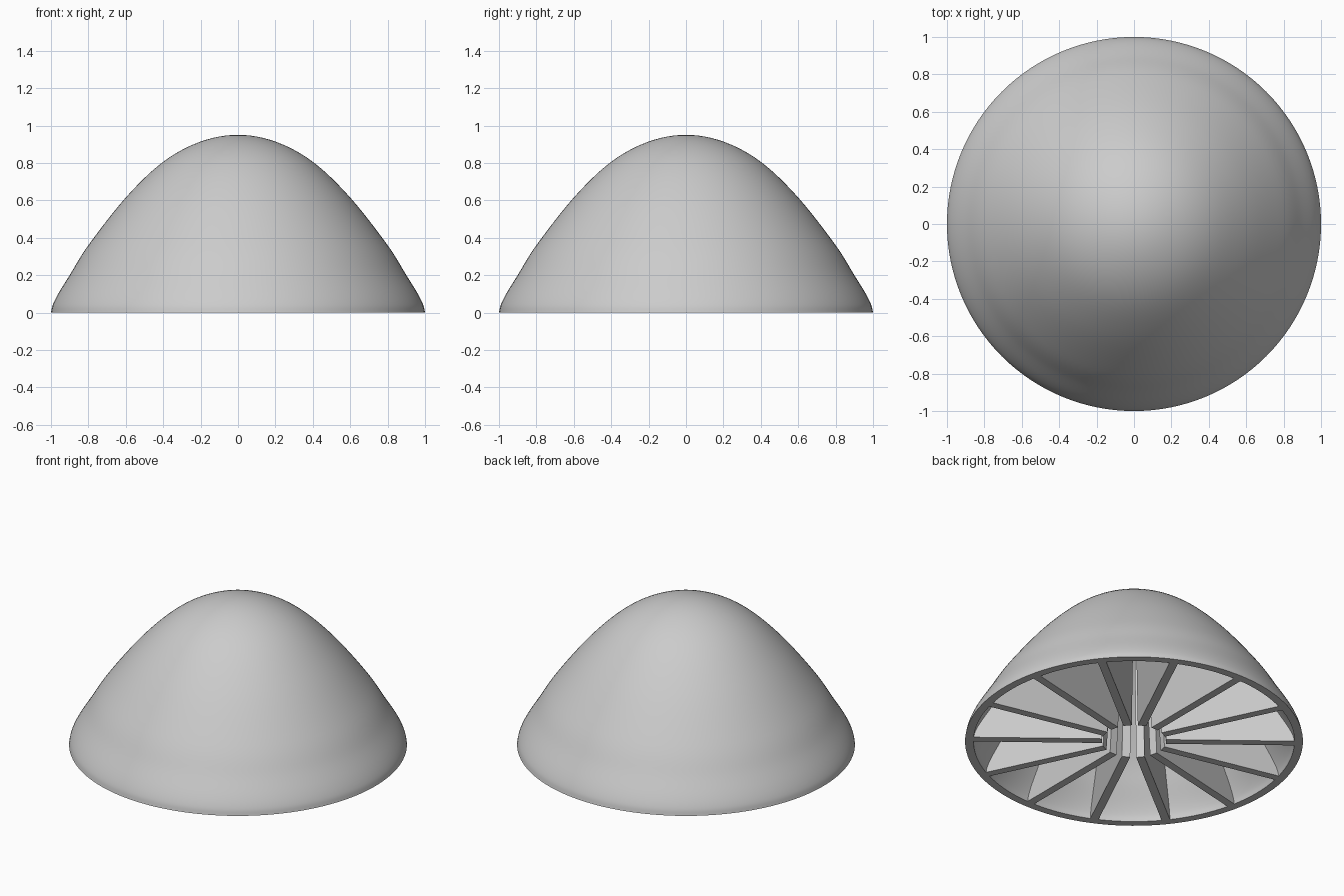
import bpy, bmesh, math
from mathutils import Vector, Matrix

if "Cube" in bpy.data.objects:
    bpy.data.objects.remove(bpy.data.objects["Cube"], do_unlink=True)

HEIGHT = 0.95
RIBS = 14
RIB_WIDTH = 0.05
INNER = 0.95      # inner surface as a share of the outer one

grey = bpy.data.materials.new("light grey")
grey.use_nodes = True
colour = (0.6, 0.6, 0.6, 1)
grey.diffuse_color = colour
grey.node_tree.nodes["Principled BSDF"].inputs["Base Color"].default_value = colour


def dome_path(pts, steps=6):
    """Catmull-Rom path through (radius, height) points, level at the crown."""
    pts = [Vector(p) for p in pts]
    mirrored = Vector((-pts[-2].x, pts[-2].y))
    ext = [2 * pts[0] - pts[1]] + pts + [mirrored]
    path = []
    for a, b, c, d in zip(ext, ext[1:], ext[2:], ext[3:]):
        for i in range(steps):
            t = i / steps
            path.append(0.5 * (2 * b + (c - a) * t + (2 * a - 5 * b + 4 * c - d) * t ** 2
                               + (3 * b - a - 3 * c + d) * t ** 3))
    return path + [pts[-1]]


def make_object(name, bm):
    bmesh.ops.remove_doubles(bm, verts=bm.verts, dist=1e-5)
    bmesh.ops.recalc_face_normals(bm, faces=bm.faces)
    mesh = bpy.data.meshes.new(name)
    bm.to_mesh(mesh)
    bm.free()
    mesh.materials.append(grey)
    ob = bpy.data.objects.new(name, mesh)
    bpy.context.collection.objects.link(ob)
    return ob


# Outer dome profile, from the rim to the crown
profile = dome_path([(1, 0), (0.99, 0.042), (0.96, 0.103), (0.9, 0.2), (0.8, 0.36),
                     (0.6, 0.615), (0.4, 0.806), (0.2, 0.914), (0, HEIGHT)])

# Hollow dome shell, turned around the vertical axis
loop = profile + [p * INNER for p in reversed(profile)]
bm = bmesh.new()
verts = [bm.verts.new((p.x, 0, p.y)) for p in loop]
edges = [bm.edges.new(pair) for pair in zip(verts, verts[1:])]
edges.append(bm.edges.new((verts[-1], verts[0])))
bmesh.ops.delete(bm, geom=[e for e in edges if all(v.co.x < 1e-6 for v in e.verts)],
                 context='EDGES_FACES')
bmesh.ops.spin(bm, geom=bm.verts[:] + bm.edges[:], cent=(0, 0, 0), axis=(0, 0, 1),
               angle=2 * math.pi, steps=128, use_merge=True)
shell = make_object("dome_shell", bm)
bpy.context.view_layer.objects.active = shell
shell.select_set(True)
bpy.ops.object.shade_smooth_by_angle(angle=math.radians(30))
shell.select_set(False)

# Radial stiffening ribs: flush with the rim, outer edge buried in the shell,
# inner edge leaning slightly towards the axis
outline = [Vector((0.19, 0))] + [p * 0.975 for p in profile if p.x > 0.12]
for i in range(RIBS):
    bm = bmesh.new()
    face = bm.faces.new([bm.verts.new((p.x, -RIB_WIDTH / 2, p.y)) for p in outline])
    new = bmesh.ops.extrude_face_region(bm, geom=[face])["geom"]
    bmesh.ops.translate(bm, vec=(0, RIB_WIDTH, 0),
                        verts=[g for g in new if isinstance(g, bmesh.types.BMVert)])
    bmesh.ops.rotate(bm, verts=bm.verts, cent=(0, 0, 0),
                     matrix=Matrix.Rotation(2 * math.pi * (i + 0.5) / RIBS, 3, 'Z'))
    make_object(f"rib_{i + 1}", bm)
